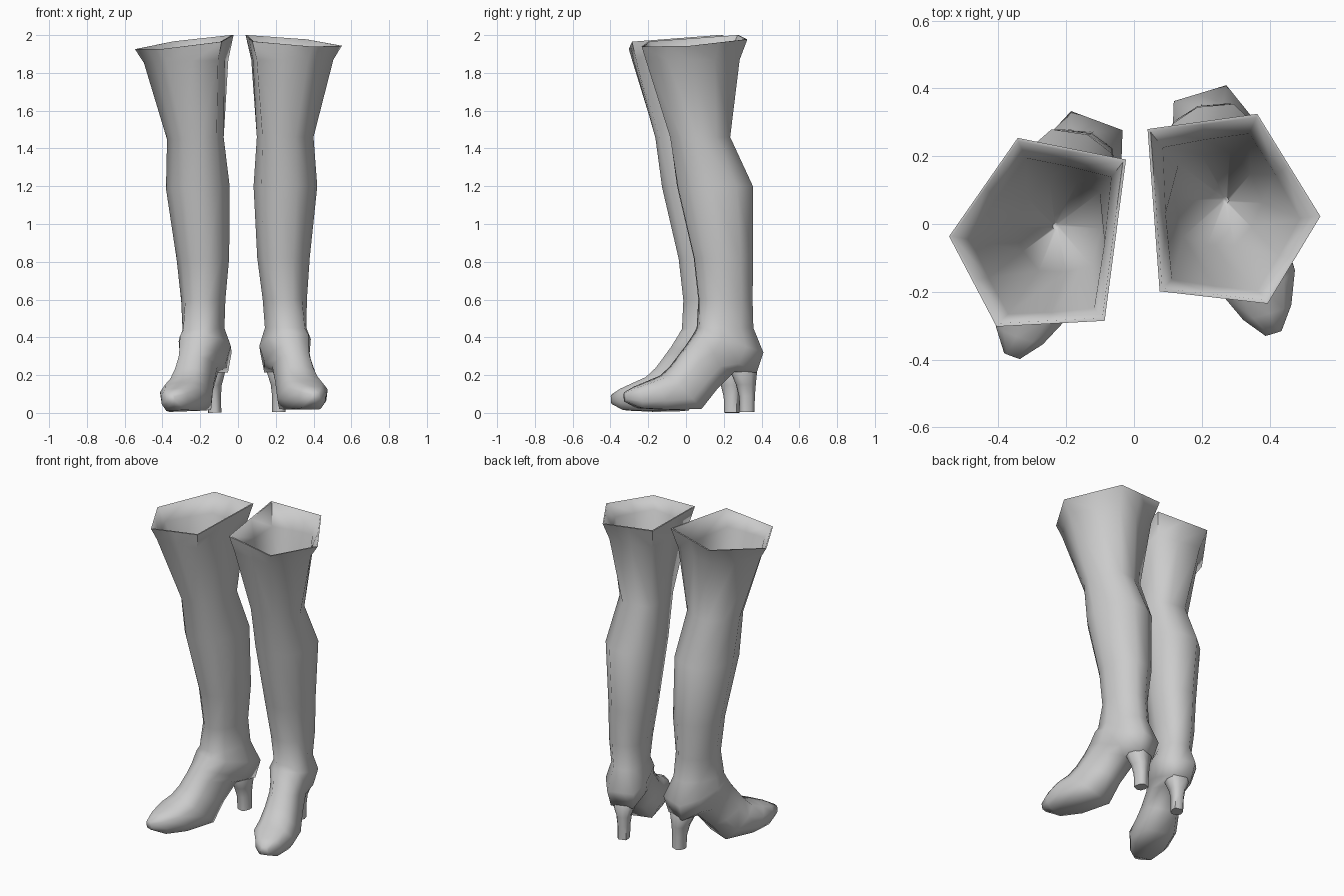
import bpy, bmesh, math
from mathutils import Matrix, Vector

cube = bpy.data.objects.get("Cube")
if cube:
    bpy.data.objects.remove(cube, do_unlink=True)

grey = bpy.data.materials.new("light_grey")
grey.use_nodes = True
grey.diffuse_color = (0.6, 0.6, 0.6, 1)
grey.node_tree.nodes["Principled BSDF"].inputs["Base Color"].default_value = (0.6, 0.6, 0.6, 1)

# Five-sided cuff outline in a unit box, with a midpoint on every side
corners = [Vector(c) for c in ((1, -.08), (.27, 1), (-1, .84), (-.86, -.87), (.39, -1))]
PENT = []
for i, c in enumerate(corners):
    PENT += [c, (c + corners[(i + 1) % 5]) / 2]
ROUND = [p.normalized() for p in PENT]

# Foot frame: heel origin, toe direction, sideways direction
HEEL = Vector((.2, .375, 0))
TOE = Vector((.29, -.957, 0))
SIDE = Vector((.957, .29, 0))
UP = Vector((0, 0, 1))


def leg_ring(z, x0, x1, y0, y1, angular, inset=1.0, tilt=0.0):
    """Horizontal ring, blended between the cuff outline and an ellipse."""
    ring = []
    for p, r in zip(PENT, ROUND):
        n = r.lerp(p, angular)
        ring.append(Vector(((x0 + x1) / 2 + n.x * inset * (x1 - x0) / 2,
                            (y0 + y1) / 2 + n.y * inset * (y1 - y0) / 2,
                            z + tilt * (-.02 * n.x + .018 * n.y))))
    return ring


def foot_ring(u_top, z_top, u_low, z_low, width, square=.3):
    """Tilted ring from an instep point to a point underneath; square sets the lower corners."""
    top = HEEL + TOE * u_top + UP * z_top
    low = HEEL + TOE * u_low + UP * z_low
    ring = []
    for r in ROUND:
        f = r.x * TOE.x + r.y * TOE.y
        s = r.x * SIDE.x + r.y * SIDE.y
        k = 1 + (square if f < 0 else .25) * min(abs(f), abs(s))
        f = max(-1, min(1, f * k))
        s = max(-1, min(1, s * k))
        ring.append((top + low) / 2 + (top - low) / 2 * f + SIDE * width * s)
    return ring


def loft(name, rings, matrix, angle):
    """Skin a list of equal rings, closing both ends."""
    bm = bmesh.new()
    loops = [[bm.verts.new(p) for p in ring] for ring in rings]
    n = len(loops[0])
    for a, b in zip(loops, loops[1:]):
        for i in range(n):
            j = (i + 1) % n
            bm.faces.new((a[i], a[j], b[j], b[i]))
    bm.faces.new(loops[0])
    bm.faces.new(loops[-1])
    bm.transform(matrix)
    bmesh.ops.recalc_face_normals(bm, faces=bm.faces)
    me = bpy.data.meshes.new(name)
    bm.to_mesh(me)
    bm.free()
    me.materials.append(grey)
    ob = bpy.data.objects.new(name, me)
    bpy.context.collection.objects.link(ob)
    bpy.ops.object.select_all(action='DESELECT')
    ob.select_set(True)
    bpy.context.view_layer.objects.active = ob
    bpy.ops.object.shade_smooth_by_angle(angle=math.radians(angle))


# Leg: height, x range, y range, angularity
LEG = [
    (1.87, .065, .505, -.215, .285, .9),
    (1.46, .095, .40, -.09, .237, .45),
    (1.20, .08, .42, -.055, .36, .2),
    (.82, .10, .38, .035, .36, .2),
    (.60, .13, .365, .06, .357, .1),
]
CUFF = (1.965, .04, .55, -.235, .325, 1)

# Lining: a deep funnel that closes below the knee
shaft = [
    leg_ring(1.05, .26, .28, .06, .08, .3),
    leg_ring(*LEG[1], inset=.87),
    leg_ring(*LEG[0], inset=.93),
    leg_ring(*CUFF, inset=.965, tilt=1),
]
# Cuff edge, leg, then ankle to toe
shaft += [leg_ring(*CUFF, tilt=1)]
shaft += [leg_ring(*r) for r in LEG]
shaft += [
    foot_ring(.32, .45, .02, .45, .10, .1),
    foot_ring(.335, .42, -.012, .32, .124, .4),
    foot_ring(.38, .36, .02, .215, .105, .4),
    foot_ring(.42, .31, .14, .215, .092),
    foot_ring(.47, .245, .24, .12, .10),
    foot_ring(.52, .20, .33, .02, .112, .6),
    foot_ring(.59, .17, .52, .018, .115, .7),
    foot_ring(.67, .14, .65, .025, .075, .7),
    foot_ring(.73, .11, .728, .06, .025, .7),
]

# Heel: tapering stem flowing out of the heel cup
stem = [
    foot_ring(.12, .28, .04, .28, .055, .4),
    foot_ring(.135, .215, .012, .215, .066, .4),
    foot_ring(.11, .15, .014, .15, .042, .5),
    foot_ring(.095, .09, .018, .09, .034, .6),
    foot_ring(.092, .005, .02, .005, .033, .6),
]

# The right boot is mirrored, turned slightly and leans outward
T = Matrix.Translation
RIGHT = (Matrix.Diagonal((-1, 1, 1, 1)) @ T((0, 0, 2.002)) @ Matrix.Rotation(.037, 4, 'Y')
         @ T((.25, -.077, -2)) @ Matrix.Rotation(.06, 4, 'Z') @ T((-.25, 0, 0)))

for side, matrix in (("left", Matrix.Identity(4)), ("right", RIGHT)):
    loft(side + "_boot", shaft, matrix, 75)
    loft(side + "_heel", stem, matrix, 70)
